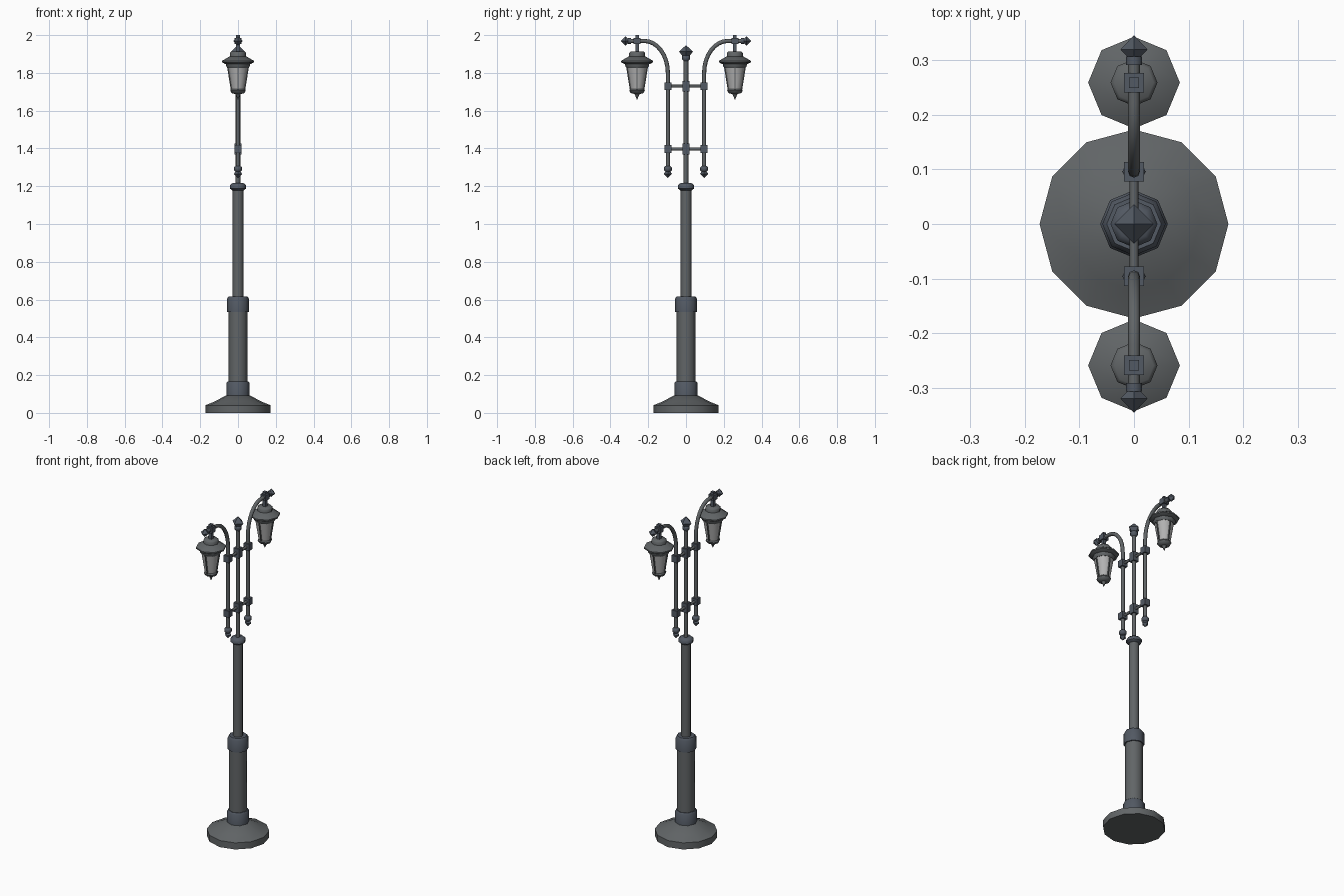
import bpy, bmesh, math
from mathutils import Vector, Matrix

if "Cube" in bpy.data.objects:
    bpy.data.objects.remove(bpy.data.objects["Cube"])


def material(name, rgb):
    m = bpy.data.materials.new(name)
    m.diffuse_color = (*rgb, 1)
    m.use_nodes = True
    m.node_tree.nodes["Principled BSDF"].inputs["Base Color"].default_value = m.diffuse_color
    return m


IRON = material("iron", (0.12, 0.13, 0.135))
TRIM = material("dark_trim", (0.085, 0.10, 0.125))
GLASS = material("frosted_glass", (0.45, 0.45, 0.45))


def finish(name, bm, mat, angle=50):
    bmesh.ops.recalc_face_normals(bm, faces=bm.faces[:])
    me = bpy.data.meshes.new(name)
    bm.to_mesh(me)
    bm.free()
    me.materials.append(mat)
    ob = bpy.data.objects.new(name, me)
    bpy.context.collection.objects.link(ob)
    bpy.ops.object.select_all(action='DESELECT')
    ob.select_set(True)
    bpy.context.view_layer.objects.active = ob
    bpy.ops.object.shade_smooth_by_angle(angle=math.radians(angle))
    return ob


def skin(bm, rings):
    n = len(rings[0])
    for a, b in zip(rings, rings[1:]):
        for i in range(n):
            j = (i + 1) % n
            bm.faces.new((a[i], a[j], b[j], b[i]))
    bm.faces.new(rings[0][::-1])
    bm.faces.new(rings[-1])


def lathe(name, profile, sides, mat, loc=(0, 0, 0), rot_x=0.0, angle=50):
    """Closed turned part from (radius, height) points."""
    bm = bmesh.new()
    rings = []
    for r, z in profile:
        r = max(r, 0.0005)
        rings.append([bm.verts.new((r * math.cos(2 * math.pi * i / sides),
                                    r * math.sin(2 * math.pi * i / sides), z))
                      for i in range(sides)])
    skin(bm, rings)
    bm.transform(Matrix.Translation(loc) @ Matrix.Rotation(rot_x, 4, 'X'))
    return finish(name, bm, mat, angle)


def tube(name, path, r, mat, sides=8):
    """Tube along a path lying in the YZ plane."""
    bm = bmesh.new()
    pts = [Vector(p) for p in path]
    rings = []
    for k, p in enumerate(pts):
        t = (pts[min(k + 1, len(pts) - 1)] - pts[max(k - 1, 0)]).normalized()
        side = Vector((1, 0, 0))
        up = t.cross(side)
        rings.append([bm.verts.new(p + r * (side * math.cos(2 * math.pi * i / sides)
                                            + up * math.sin(2 * math.pi * i / sides)))
                      for i in range(sides)])
    skin(bm, rings)
    return finish(name, bm, mat)


def box(name, loc, size, mat):
    bm = bmesh.new()
    bmesh.ops.create_cube(bm, size=1)
    bm.transform(Matrix.Translation(loc) @ Matrix.Diagonal((*size, 1)))
    return finish(name, bm, mat, 20)


# Foot and main post
lathe("base_foot", [(0.173, 0), (0.173, 0.04), (0.12, 0.062), (0.065, 0.092)], 12, IRON)
lathe("lower_collar", [(0.062, 0.08), (0.062, 0.157), (0.055, 0.166)], 8, TRIM)
lathe("lower_shaft", [(0.051, 0.16), (0.051, 0.55)], 8, IRON)
lathe("middle_collar", [(0.058, 0.535), (0.058, 0.605), (0.05, 0.617)], 8, TRIM)
lathe("upper_shaft", [(0.029, 0.61), (0.029, 1.19)], 8, IRON)
lathe("shaft_cap", [(0.03, 1.178), (0.043, 1.188), (0.043, 1.205), (0.03, 1.216)], 8, TRIM)
lathe("centre_rod", [(0.012, 1.21), (0.012, 1.88)], 8, IRON)
lathe("centre_finial_neck", [(0.012, 1.862), (0.021, 1.872), (0.021, 1.888), (0.014, 1.895)], 8, TRIM)
lathe("centre_finial", [(0.018, 1.888), (0.036, 1.912), (0, 1.947)], 4, TRIM, angle=20)

# Cross bars and centre clamps
ARM, LAMP = 0.096, 0.259
for z, label in ((1.73, "upper"), (1.397, "lower")):
    tube(label + "_cross_bar", [(0, -ARM, z), (0, ARM, z)], 0.008, IRON)
    box(label + "_centre_clamp", (0, 0, z), (0.036, 0.036, 0.056), TRIM)

for s, label in ((-1, "left"), (1, "right")):
    # Curved arm
    path = [(0, s * ARM, 1.29), (0, s * ARM, 1.80)]
    for k in range(1, 9):
        a = math.pi / 2 * k / 8
        path.append((0, s * (ARM + 0.125 * (1 - math.cos(a))), 1.80 + 0.169 * math.sin(a)))
    path.append((0, s * 0.297, 1.969))
    tube(label + "_arm", path, 0.011, IRON)
    for z in (1.73, 1.397):
        box(label + "_arm_clamp", (0, s * ARM, z), (0.036, 0.036, 0.04), TRIM)

    # Finials at the foot and tip of the arm
    lathe(label + "_drop_ring", [(0.013, 1.277), (0.021, 1.284), (0.021, 1.3), (0.012, 1.308)],
          8, TRIM, (0, s * ARM, 0))
    lathe(label + "_drop_finial", [(0, 1.244), (0.022, 1.265), (0.011, 1.28)],
          4, TRIM, (0, s * ARM, 0), angle=20)
    turn = -s * math.pi / 2
    lathe(label + "_tip_ring", [(0.015, 0.291), (0.015, 0.307)], 8, TRIM, (0, 0, 1.969), turn)
    lathe(label + "_tip_finial", [(0.011, 0.305), (0.025, 0.32), (0, 0.345)],
          4, TRIM, (0, 0, 1.969), turn, 20)

    # Lantern hanger
    c = (0, s * LAMP, 0)
    box(label + "_hanger_clamp", (0, s * LAMP, 1.969), (0.036, 0.036, 0.034), TRIM)
    box(label + "_hanger_rod", (0, s * LAMP, 1.95), (0.019, 0.019, 0.1), TRIM)

    # Lantern body
    lathe(label + "_lantern_cap", [(0.043, 1.88), (0.043, 1.905), (0.036, 1.912)], 8, IRON, c)
    lathe(label + "_lantern_roof", [(0.066, 1.846), (0.084, 1.856), (0.084, 1.864), (0.043, 1.888)],
          8, IRON, c)
    lathe(label + "_lantern_rim", [(0.056, 1.826), (0.062, 1.834), (0.064, 1.85)], 8, IRON, c)
    lathe(label + "_lantern_glass", [(0.034, 1.705), (0.054, 1.83)], 8, GLASS, c)
    for k in range(4):
        dx, dy, _ = Matrix.Rotation(k * math.pi / 2, 3, 'Z') @ Vector((1, 0, 0))
        bm = bmesh.new()
        bmesh.ops.create_cube(bm, size=0.007)
        for v in bm.verts:
            top = v.co.z > 0
            r = 0.054 if top else 0.034
            v.co += Vector((dx * r, s * LAMP + dy * r, 0))
            v.co.z = 1.83 if top else 1.705
        finish(label + "_lantern_bar", bm, IRON, 20)
    lathe(label + "_lantern_base",
          [(0, 1.657), (0.008, 1.676), (0.014, 1.688), (0.034, 1.693), (0.041, 1.706), (0.036, 1.714)],
          8, IRON, c)
